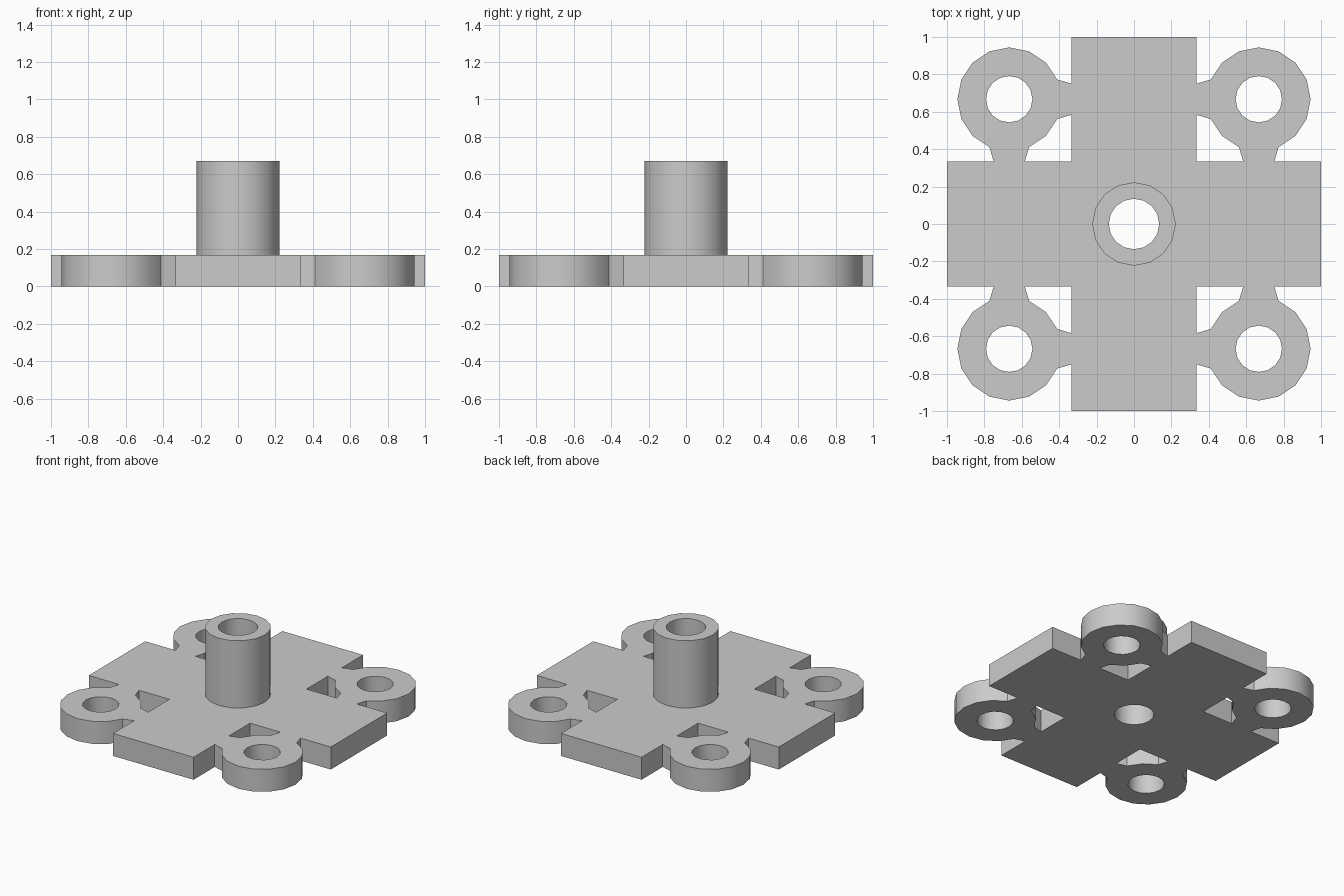
import bpy
import bmesh
from math import radians, cos, sin
from mathutils import Matrix, Vector

cube = bpy.data.objects.get("Cube")
if cube:
    bpy.data.objects.remove(cube, do_unlink=True)

ARM = 0.333        # half width of each cross arm
LUG = 0.667        # lug centre on both axes
LUG_R = 0.277
LUG_HOLE = 0.124
NECK = 0.083       # half width of the neck at the arm
PLATE_H = 0.168
POST_R = 0.223
POST_HOLE = 0.135
POST_TOP = 0.67
STEP = 22.5        # every round has sixteen sides

grey = bpy.data.materials.new("light grey")
grey.use_nodes = True
colour = (0.6, 0.6, 0.6, 1)
grey.diffuse_color = colour
grey.node_tree.nodes["Principled BSDF"].inputs["Base Color"].default_value = colour


def arc(centre, radius, first, last):
    """Points from step index first to last around a centre."""
    way = 1 if last > first else -1
    return [Vector((centre + radius * cos(radians(i * STEP)),
                    centre + radius * sin(radians(i * STEP)), 0))
            for i in range(first, last + way, way)]


def turned(points, quarter):
    turn = Matrix.Rotation(radians(90 * quarter), 3, 'Z')
    return [turn @ p for p in points]


def extruded(name, loops, z0, z1):
    """Fill closed loops (outline plus holes) and extrude them upward."""
    bm = bmesh.new()
    edges = []
    for loop in loops:
        verts = [bm.verts.new((p.x, p.y, z0)) for p in loop]
        edges += [bm.edges.new((verts[i - 1], verts[i])) for i in range(len(verts))]
    bmesh.ops.triangle_fill(bm, edges=edges, use_beauty=True, normal=(0, 0, 1))
    grown = bmesh.ops.extrude_face_region(bm, geom=bm.faces[:])["geom"]
    bmesh.ops.translate(bm, vec=(0, 0, z1 - z0),
                        verts=[g for g in grown if isinstance(g, bmesh.types.BMVert)])
    bmesh.ops.recalc_face_normals(bm, faces=bm.faces[:])
    mesh = bpy.data.meshes.new(name)
    bm.to_mesh(mesh)
    bm.free()
    mesh.materials.append(grey)
    obj = bpy.data.objects.new(name, mesh)
    bpy.context.collection.objects.link(obj)
    bpy.ops.object.select_all(action='DESELECT')
    obj.select_set(True)
    bpy.context.view_layer.objects.active = obj
    bpy.ops.object.shade_smooth_by_angle(angle=radians(30))
    return obj


# One quarter of the plate: arm end, neck, lug, neck
quarter_edge = ([Vector((1, -ARM, 0)), Vector((1, ARM, 0)), Vector((LUG + NECK, ARM, 0))]
                + arc(LUG, LUG_R, -3, 7)
                + [Vector((ARM, LUG + NECK, 0))])
# Opening between the cross corner, the two necks and the lug
gap = ([Vector((ARM, ARM, 0)), Vector((LUG - NECK, ARM, 0))]
       + arc(LUG, LUG_R, 11, 9)
       + [Vector((ARM, LUG - NECK, 0))])
lug_hole = arc(LUG, LUG_HOLE, 0, 15)
post_hole = arc(0, POST_HOLE, 0, 15)

# Cross plate with four lugs
outline = [p for q in range(4) for p in turned(quarter_edge, q)]
holes = [turned(loop, q) for loop in (gap, lug_hole) for q in range(4)]
extruded("base_plate", [outline] + holes + [post_hole], 0, PLATE_H)

# Hollow centre post
extruded("centre_post", [arc(0, POST_R, 0, 15), post_hole], PLATE_H, POST_TOP)
